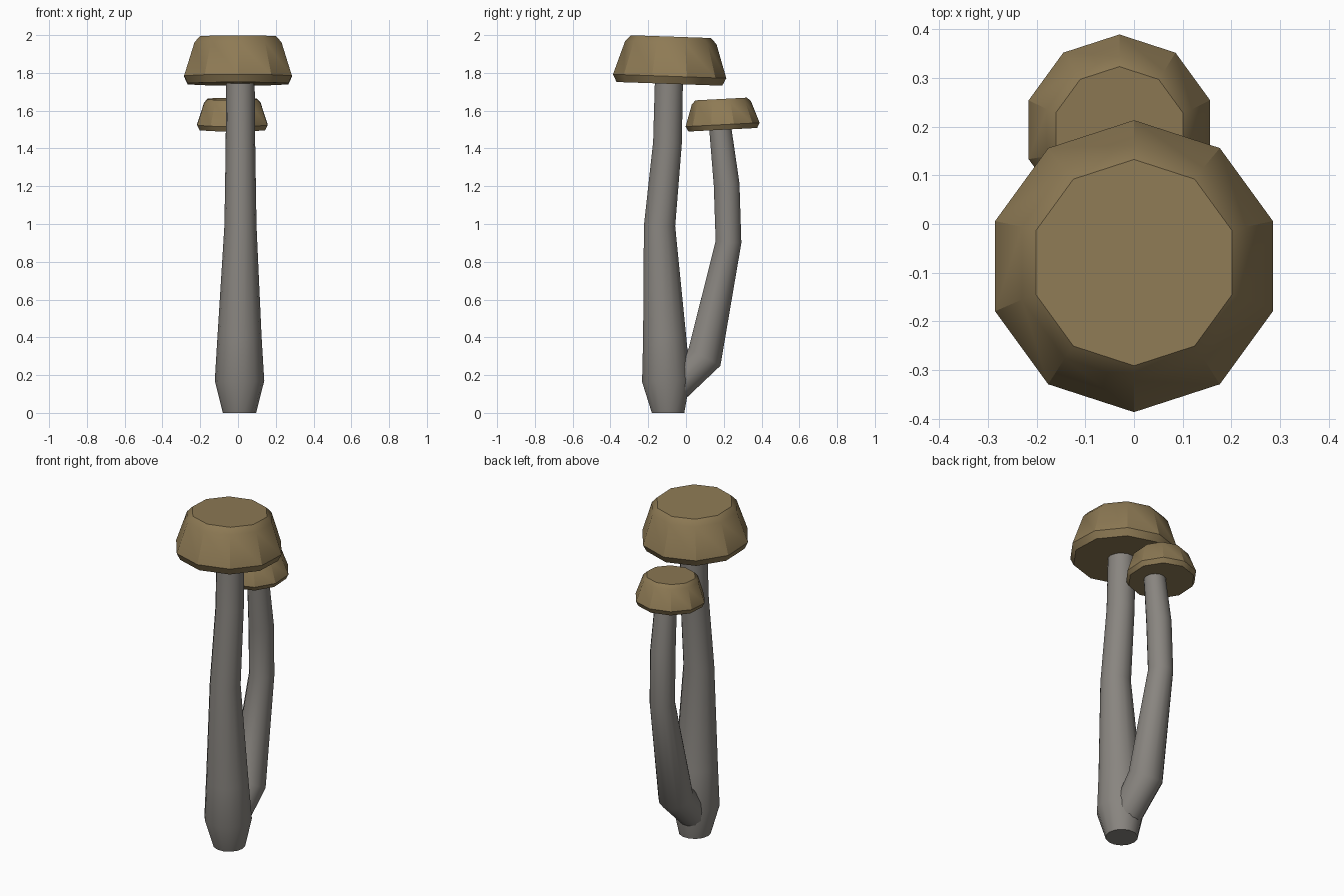
import bpy, bmesh, math
from mathutils import Vector, Matrix

if "Cube" in bpy.data.objects:
    bpy.data.objects.remove(bpy.data.objects["Cube"])


def material(name, rgb):
    m = bpy.data.materials.new(name)
    m.diffuse_color = (*rgb, 1)
    m.use_nodes = True
    m.node_tree.nodes["Principled BSDF"].inputs["Base Color"].default_value = m.diffuse_color
    return m


CAP = material("cap_brown", (0.27, 0.195, 0.09))
STEM = material("stem_grey", (0.25, 0.235, 0.215))


def skin(name, rings, mat, angle):
    """Join equal-sized point rings into a closed solid."""
    bm = bmesh.new()
    loops = [[bm.verts.new(p) for p in ring] for ring in rings]
    n = len(loops[0])
    for a, b in zip(loops, loops[1:]):
        for i in range(n):
            j = (i + 1) % n
            bm.faces.new((a[i], a[j], b[j], b[i]))
    bm.faces.new(loops[0][::-1])
    bm.faces.new(loops[-1])
    bmesh.ops.recalc_face_normals(bm, faces=bm.faces[:])
    me = bpy.data.meshes.new(name)
    bm.to_mesh(me)
    bm.free()
    me.materials.append(mat)
    ob = bpy.data.objects.new(name, me)
    bpy.context.collection.objects.link(ob)
    bpy.ops.object.select_all(action='DESELECT')
    ob.select_set(True)
    bpy.context.view_layer.objects.active = ob
    bpy.ops.object.shade_smooth_by_angle(angle=math.radians(angle))
    return ob


def cap(name, centre, tilt, profile):
    """Ten-sided cap from (radius, height) pairs, tilted about x."""
    mtx = Matrix.Translation(centre) @ Matrix.Rotation(math.radians(tilt), 4, 'X')
    rings = [[mtx @ Vector((r * math.sin(k * math.tau / 10),
                            r * math.cos(k * math.tau / 10), z)) for k in range(10)]
             for r, z in profile]
    skin(name, rings, CAP, 33)


def stem(name, path, sides=14, flat_base=False):
    """Bent tube through (x, y, z, radius) stations, mitred at the bends."""
    pts = [Vector(p[:3]) for p in path]
    rings = []
    for i, p in enumerate(pts):
        before = (p - pts[i - 1]).normalized() if i else Vector()
        after = (pts[i + 1] - p).normalized() if i + 1 < len(pts) else Vector()
        d = (before + after).normalized()
        if flat_base and i == 0:
            d = Vector((0, 0, 1))
        v = d.cross(Vector((1, 0, 0))).normalized()
        u = v.cross(d)
        r = path[i][3]
        rings.append([p + r * (u * math.cos(k * math.tau / sides) +
                               v * math.sin(k * math.tau / sides))
                      for k in range(sides)])
    skin(name, rings, STEM, 40)


# Caps
cap("large_cap", (0, -0.088, 1.742), -2,
    [(0.28, 0), (0.300, 0.04), (0.242, 0.218), (0.212, 0.25)])
cap("small_cap", (-0.03, 0.195, 1.499), 3,
    [(0.182, 0), (0.196, 0.027), (0.157, 0.142), (0.137, 0.163)])

# Stems
stem("large_stem", [(0.008, -0.095, 0, 0.088), (0.008, -0.105, 0.17, 0.131),
                    (0.008, -0.113, 0.4, 0.117), (0.013, -0.140, 0.99, 0.085),
                    (0.013, -0.098, 1.43, 0.078), (0.012, -0.090, 1.78, 0.076)],
     flat_base=True)
stem("small_stem", [(0.0, -0.08, 0.115, 0.085), (0.0, 0.098, 0.295, 0.098),
                    (0.0, 0.225, 0.905, 0.070), (0.003, 0.215, 1.21, 0.070),
                    (0.005, 0.181, 1.51, 0.060)])
